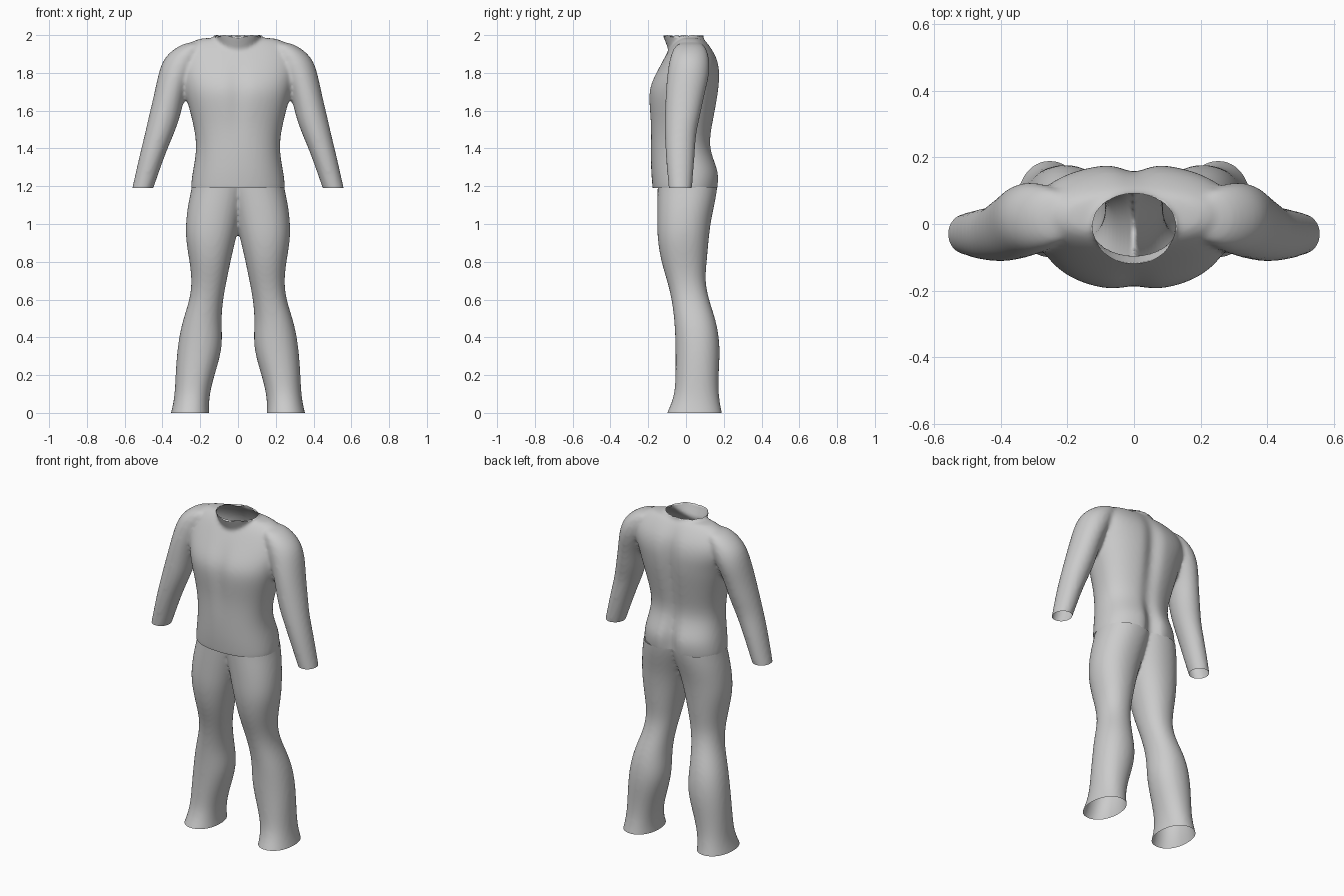
import bpy, bmesh, math
from mathutils import Vector

if "Cube" in bpy.data.objects:
    bpy.data.objects.remove(bpy.data.objects["Cube"])

grey = bpy.data.materials.new("cloth_grey")
grey.diffuse_color = (0.6, 0.6, 0.6, 1)
grey.use_nodes = True
grey.node_tree.nodes["Principled BSDF"].inputs["Base Color"].default_value = grey.diffuse_color


def spow(v, p):
    return math.copysign(abs(v) ** p, v)


def loft(bm, rows, side=1, power=2.0, count=40):
    """Closed tube through level rings: z, x min, x max, y front, y back, [front groove, back groove]."""
    rings = []
    for z, x0, x1, y0, y1, *groove in rows:
        gf, gb = groove or (0, 0)
        ring = []
        for i in range(count):
            a = math.tau * i / count
            c, s = spow(math.cos(a), 2 / power), spow(math.sin(a), 2 / power)
            x = (x0 + x1) / 2 + (x1 - x0) / 2 * c
            y = (y0 + y1) / 2 + (y1 - y0) / 2 * s
            dip = math.exp(-(x / 0.04) ** 2)
            y += dip * (gf if s < 0 else -gb)
            ring.append(bm.verts.new((side * x, y, z)))
        rings.append(ring)
    for a, b in zip(rings, rings[1:]):
        for i in range(count):
            j = (i + 1) % count
            bm.faces.new((a[i], a[j], b[j], b[i]))
    bm.faces.new(rings[0])
    bm.faces.new(rings[-1])


def garment(name, bm, cuts):
    """Fuse the overlapping tubes into one skin, soften it, and cut the openings."""
    bmesh.ops.recalc_face_normals(bm, faces=bm.faces)
    me = bpy.data.meshes.new(name)
    bm.to_mesh(me)
    bm.free()
    ob = bpy.data.objects.new(name, me)
    bpy.context.collection.objects.link(ob)
    bpy.context.view_layer.objects.active = ob
    ob.select_set(True)
    sub = ob.modifiers.new("round", 'SUBSURF')
    sub.levels = 2
    fuse = ob.modifiers.new("fuse", 'REMESH')
    fuse.mode = 'VOXEL'
    fuse.voxel_size = 0.011
    soft = ob.modifiers.new("soften", 'SMOOTH')
    soft.factor, soft.iterations = 0.5, 6
    for mod in [m.name for m in ob.modifiers]:
        bpy.ops.object.modifier_apply(modifier=mod)
    bm = bmesh.new()
    bm.from_mesh(ob.data)
    for z, up in cuts:
        bmesh.ops.bisect_plane(bm, geom=bm.verts[:] + bm.edges[:] + bm.faces[:],
                               plane_co=Vector((0, 0, z)), plane_no=Vector((0, 0, up)),
                               clear_outer=True)
    # slightly uneven neckline
    for v in bm.verts:
        if v.is_boundary and v.co.z > 1.95:
            a = math.atan2(v.co.y, v.co.x)
            v.co.z -= 0.008 * (1 + math.sin(5 * a + math.pi))
    bm.to_mesh(ob.data)
    bm.free()
    ob.data.materials.clear()
    ob.data.materials.append(grey)
    bpy.ops.object.shade_smooth()
    ob.select_set(False)


# Shirt: torso with chest, spine and seat grooves
torso = [
    (1.12, -.25, .25, -.17, .165, 0, .03),
    (1.20, -.25, .25, -.178, .175, 0, .05),
    (1.28, -.24, .24, -.185, .185, 0, .05),
    (1.40, -.215, .215, -.187, .122, 0, .015),
    (1.53, -.235, .235, -.187, .145, .006, .02),
    (1.67, -.275, .275, -.203, .172, .015, .03),
    (1.74, -.29, .29, -.192, .180, .015, .03),
    (1.81, -.31, .31, -.155, .183, .008, .03),
    (1.88, -.31, .31, -.115, .168, 0, .02),
    (1.94, -.28, .28, -.080, .130, 0, .01),
    (1.975, -.23, .23, -.05, .10, 0, 0),
    (1.988, -.17, .17, -.03, .08, 0, 0),
]
# Shirt: sleeve from cuff to shoulder cap
sleeve = [
    (1.12, .475, .575, -.085, .025),
    (1.19, .447, .56, -.092, .032),
    (1.36, .39, .522, -.108, .046),
    (1.48, .338, .492, -.112, .052),
    (1.57, .305, .472, -.112, .075),
    (1.69, .28, .443, -.108, .098),
    (1.79, .24, .423, -.10, .125),
    (1.87, .20, .398, -.088, .125),
    (1.925, .18, .345, -.07, .11),
    (1.965, .16, .27, -.04, .085),
]
# Shirt: forward-leaning collar
collar = [
    (1.84, -.09, .09, -.07, .08),
    (1.92, -.10, .10, -.092, .085),
    (1.99, -.122, .122, -.12, .092),
    (2.06, -.14, .14, -.14, .10),
]
shirt = bmesh.new()
loft(shirt, torso, power=2.3, count=64)
loft(shirt, collar)
for side in (1, -1):
    loft(shirt, sleeve, side)
garment("shirt", shirt, [(2.0, 1), (1.19, -1)])

# Trousers: two legs that merge at the hips
leg = [
    (-.06, .14, .375, -.13, .205),
    (.00, .155, .353, -.10, .19),
    (.09, .153, .335, -.06, .172),
    (.20, .125, .331, -.055, .172),
    (.35, .078, .321, -.055, .182),
    (.48, .09, .297, -.06, .163),
    (.60, .08, .254, -.075, .12),
    (.70, .06, .244, -.10, .10),
    (.80, .04, .256, -.132, .11),
    (.92, .012, .278, -.152, .12),
    (1.02, -.012, .276, -.153, .132),
    (1.12, -.04, .262, -.152, .155),
    (1.20, -.06, .243, -.150, .168),
    (1.27, -.06, .235, -.15, .17),
]
trousers = bmesh.new()
for side in (1, -1):
    loft(trousers, leg, side, power=2.15)
garment("trousers", trousers, [(1.195, 1), (0.0, -1)])
